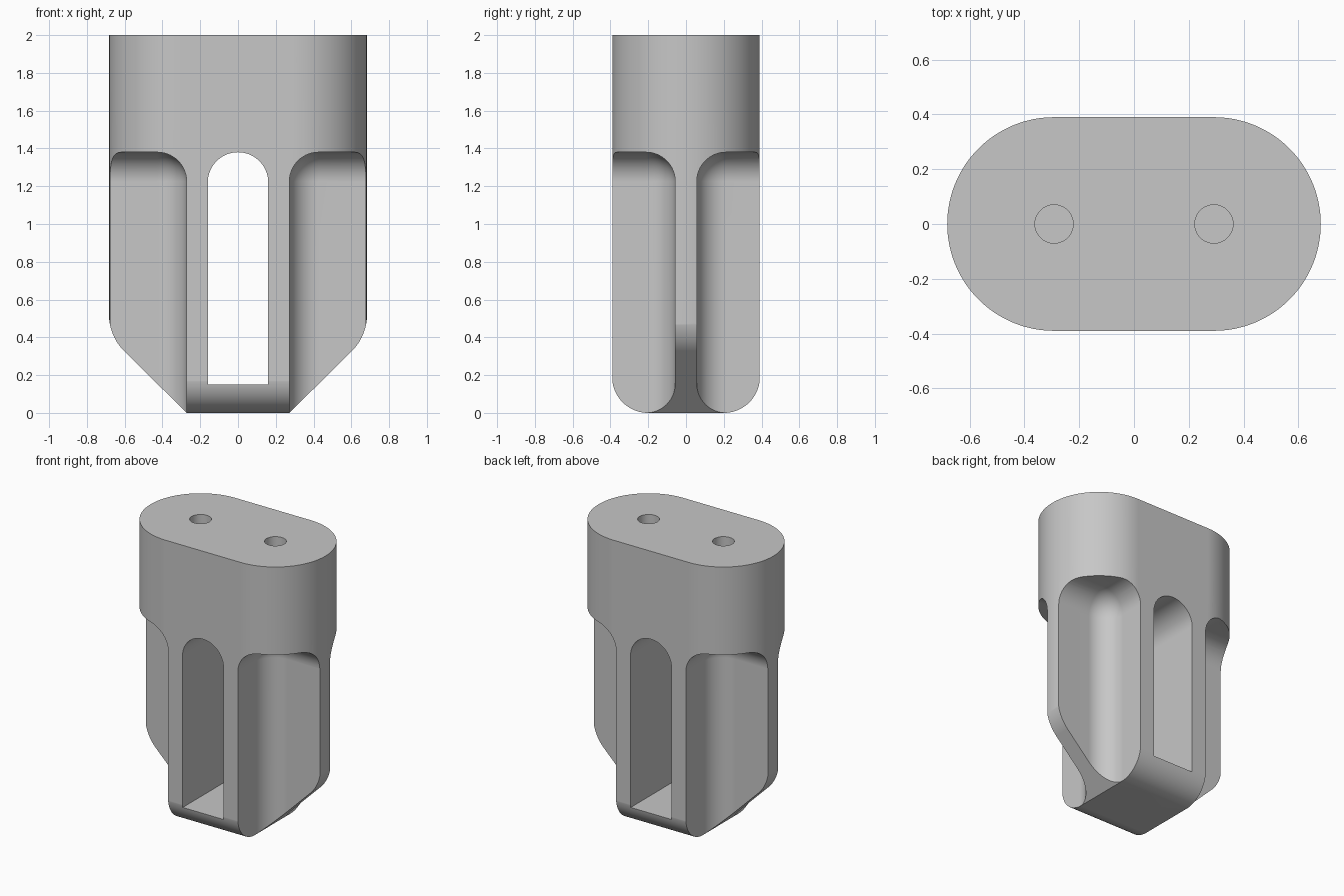
import bpy, bmesh
from math import cos, sin, radians
from mathutils import Vector

default = bpy.data.objects.get("Cube")
if default:
    bpy.data.objects.remove(default, do_unlink=True)

HALF_X, HALF_Y, HEIGHT = 0.682, 0.39, 2.0
HOLE_X = HALF_X - HALF_Y
POCKET_TOP = 1.38

grey = bpy.data.materials.new("light grey")
grey.use_nodes = True
colour = (0.57, 0.57, 0.57, 1)
grey.diffuse_color = colour
grey.node_tree.nodes["Principled BSDF"].inputs["Base Color"].default_value = colour


def arc(cx, cy, r, start, end, n=24):
    angles = [radians(start + (end - start) * i / n) for i in range(n + 1)]
    return [(cx + r * cos(a), cy + r * sin(a)) for a in angles]


def mirrored(half):
    """Close a right-hand outline with its mirror image."""
    return half + [(-u, v) for u, v in reversed(half)]


def to_object(name, bm):
    bmesh.ops.recalc_face_normals(bm, faces=bm.faces)
    mesh = bpy.data.meshes.new(name)
    bm.to_mesh(mesh)
    bm.free()
    mesh.materials.append(grey)
    obj = bpy.data.objects.new(name, mesh)
    bpy.context.collection.objects.link(obj)
    return obj


def prism(name, outline, axis, low, high):
    """Extrude a 2D outline along one axis."""
    place = {"x": lambda u, v, w: (w, u, v),
             "y": lambda u, v, w: (u, w, v),
             "z": lambda u, v, w: (u, v, w)}[axis]
    bm = bmesh.new()
    face = bm.faces.new([bm.verts.new(place(u, v, low)) for u, v in outline])
    extruded = bmesh.ops.extrude_face_region(bm, geom=[face])["geom"]
    verts = [g for g in extruded if isinstance(g, bmesh.types.BMVert)]
    bmesh.ops.translate(bm, verts=verts, vec=place(0, 0, high - low))
    return to_object(name, bm)


def rounded_box(name, low, high, radius):
    low, high = Vector(low), Vector(high)
    bm = bmesh.new()
    bmesh.ops.create_cube(bm, size=1)
    bmesh.ops.scale(bm, verts=bm.verts, vec=high - low)
    bmesh.ops.translate(bm, verts=bm.verts, vec=(low + high) / 2)
    bmesh.ops.bevel(bm, geom=list(bm.edges), offset=radius, segments=14,
                    profile=0.5, affect="EDGES")
    return to_object(name, bm)


def combine(target, tool, operation):
    mod = target.modifiers.new(tool.name, "BOOLEAN")
    mod.operation, mod.object, mod.solver = operation, tool, "EXACT"
    bpy.context.view_layer.objects.active = target
    bpy.ops.object.modifier_apply(modifier=mod.name)
    bpy.data.objects.remove(tool, do_unlink=True)


# Stadium-shaped body
body = prism("holder_body", mirrored(arc(HOLE_X, 0, HALF_Y, -90, 90, 64)), "z", 0, HEIGHT)

# Tapered sides, then rounded front and back bottom edges
taper = [(0.272, 0)] + arc(0.412, 0.52, 0.271, -45, 0) + [(HALF_X + 0.001, 2.2)]
combine(body, prism("taper_shape", mirrored(taper), "y", -1, 1), "INTERSECT")
base = arc(HALF_Y - 0.189, 0.19, 0.19, -90, 0) + [(HALF_Y + 0.001, 2.2)]
combine(body, prism("base_shape", mirrored(base), "x", -1, 1), "INTERSECT")

# Four filleted corner pockets leave a thin fin on each side
for sx in (-1, 1):
    for sy in (-1, 1):
        xs = sorted((sx * 0.272, sx * 1.3))
        ys = sorted((sy * 0.057, sy * 1.0))
        pocket = rounded_box("pocket", (xs[0], ys[0], -0.6),
                             (xs[1], ys[1], POCKET_TOP), 0.155)
        combine(body, pocket, "DIFFERENCE")

# Arched window through the centre
window = [(0.16, 0.15)] + arc(0, POCKET_TOP - 0.16, 0.16, 0, 180, 40) + [(-0.16, 0.15)]
combine(body, prism("window", window, "y", -1, 1), "DIFFERENCE")

# Two blind holes in the top
for sx in (-1, 1):
    hole = prism("hole", arc(sx * HOLE_X, 0, 0.07, 0, 350, 35), "z", HEIGHT - 0.45, HEIGHT + 0.2)
    combine(body, hole, "DIFFERENCE")

# Smooth curves with sharp edges
bpy.ops.object.select_all(action="DESELECT")
body.select_set(True)
bpy.context.view_layer.objects.active = body
bpy.ops.object.shade_smooth_by_angle(angle=radians(25))
weighted = body.modifiers.new("flat_face_normals", "WEIGHTED_NORMAL")
weighted.keep_sharp = True
